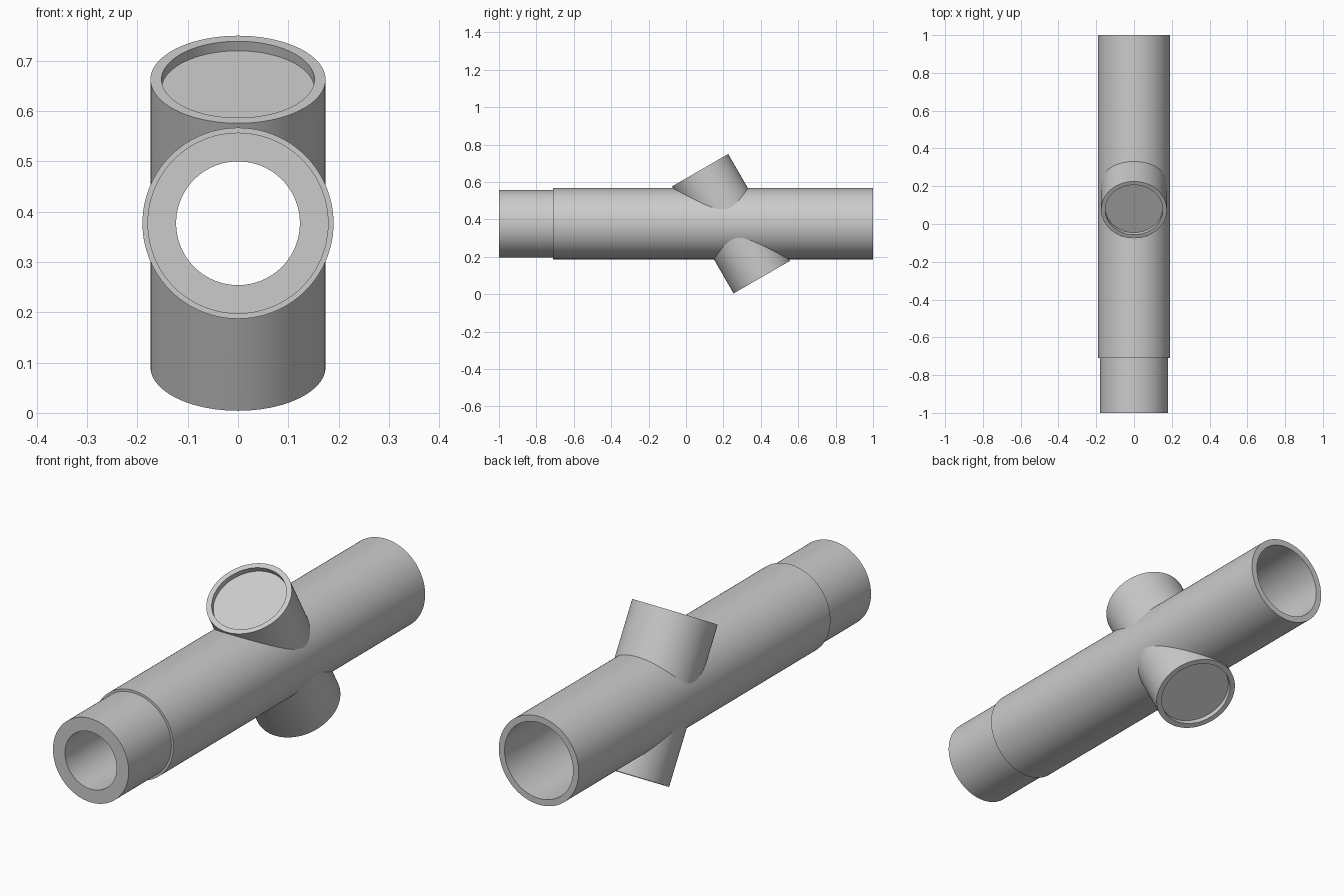
import bpy, bmesh
from math import radians, cos, sin, pi

cube = bpy.data.objects.get("Cube")
if cube:
    bpy.data.objects.remove(cube, do_unlink=True)

SEGMENTS = 96
AXIS_Z = 0.377

# Plain grey metal
grey = bpy.data.materials.new("grey_metal")
grey.use_nodes = True
colour = (0.6, 0.6, 0.6, 1)
grey.diffuse_color = colour
grey.node_tree.nodes["Principled BSDF"].inputs["Base Color"].default_value = colour


def lathe(name, profile, location, tilt):
    """Revolve a closed loop of (radius, height) points; radius 0 makes a pole."""
    bm = bmesh.new()
    rings = []
    for r, h in profile:
        if r == 0:
            rings.append([bm.verts.new((0, 0, h))])
        else:
            rings.append([bm.verts.new((r * cos(2 * pi * i / SEGMENTS),
                                        r * sin(2 * pi * i / SEGMENTS), h))
                          for i in range(SEGMENTS)])
    for a, b in zip(rings, rings[1:] + rings[:1]):
        if len(a) == 1 and len(b) == 1:
            continue
        if len(a) == 1 or len(b) == 1:
            bm.faces.new(a if len(b) == 1 else b)
            continue
        for i in range(SEGMENTS):
            j = (i + 1) % SEGMENTS
            bm.faces.new((a[i], a[j], b[j], b[i]))
    # Flat caps replace the poles
    bmesh.ops.delete(bm, geom=[v for v in bm.verts if not v.link_faces], context='VERTS')
    bmesh.ops.recalc_face_normals(bm, faces=bm.faces)
    mesh = bpy.data.meshes.new(name)
    bm.to_mesh(mesh)
    bm.free()
    mesh.materials.append(grey)
    obj = bpy.data.objects.new(name, mesh)
    obj.location = location
    obj.rotation_euler.x = radians(tilt)
    bpy.context.collection.objects.link(obj)
    return obj


def activate(obj):
    bpy.ops.object.select_all(action='DESELECT')
    obj.select_set(True)
    bpy.context.view_layer.objects.active = obj


# Main pipe: narrow spigot with a small bore in front, wide bore behind
pipe = lathe("main_pipe",
             [(0.123, -1), (0.18, -1), (0.18, -0.71), (0.19, -0.71),
              (0.19, 1), (0.163, 1), (0.163, -0.71), (0.123, -0.71)],
             (0, 0, AXIS_Z), -90)

# Slanted branch crossing the pipe, with a shallow recess in both ends
HALF, FLOOR = 0.33, 0.308
branch = lathe("slanted_branch",
               [(0, -FLOOR), (0.152, -FLOOR), (0.152, -HALF), (0.174, -HALF),
                (0.174, HALF), (0.152, HALF), (0.152, FLOOR), (0, FLOOR)],
               (0, 0.24, AXIS_Z), 30)

# Clear the branch out of the pipe's bore, ending inside the pipe wall
cutter = lathe("bore_cutter", [(0, -1), (0.177, -1), (0.177, 1), (0, 1)],
               (0, 0, AXIS_Z), -90)
cutter.hide_render = True
cut = branch.modifiers.new("clear_bore", 'BOOLEAN')
cut.operation = 'DIFFERENCE'
cut.solver = 'EXACT'
cut.object = cutter
bpy.context.view_layer.update()
activate(branch)
bpy.ops.object.modifier_apply(modifier=cut.name)
bpy.data.objects.remove(cutter, do_unlink=True)

for part in (pipe, branch):
    activate(part)
    bpy.ops.object.shade_smooth_by_angle(angle=radians(30))
